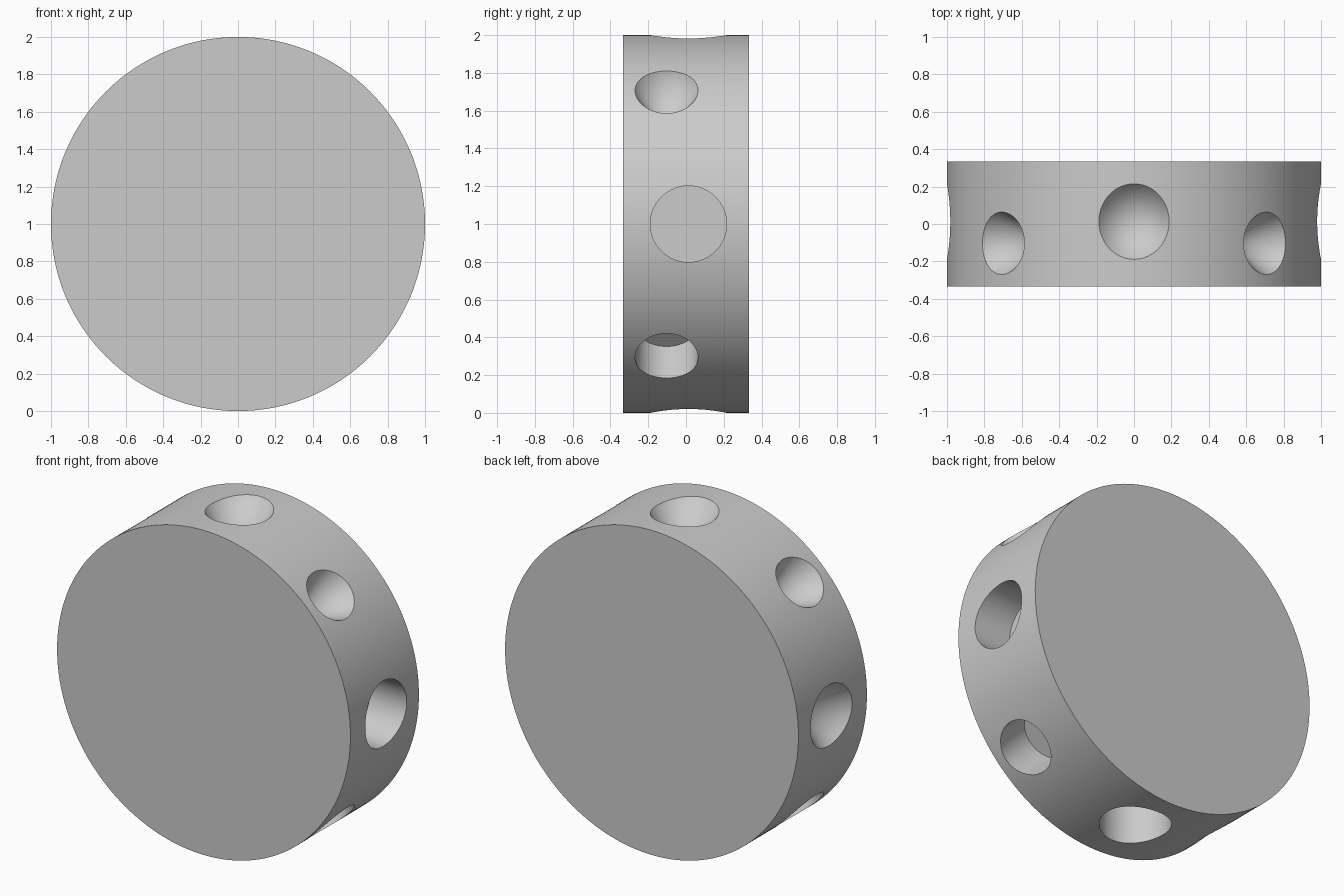
import bpy
import math
from mathutils import Matrix, Vector

if "Cube" in bpy.data.objects:
    bpy.data.objects.remove(bpy.data.objects["Cube"], do_unlink=True)

# Single plain grey
grey = bpy.data.materials.new("light_grey")
grey.use_nodes = True
colour = (0.6, 0.6, 0.6, 1.0)
grey.diffuse_color = colour
grey.node_tree.nodes["Principled BSDF"].inputs["Base Color"].default_value = colour

CENTRE = Vector((0, 0, 1))
FLOOR = 0.75   # distance of every socket's floor or tip from the disc axis
OUTER = 1.1    # cutters reach past the rim


def socket_cutter(name, angle, y, radius, conical):
    """Radial cutter: flat-bottomed cylinder, or cone with its tip inside."""
    depth = OUTER - FLOOR
    outer_radius = radius * depth / (1 - FLOOR) if conical else radius
    bpy.ops.mesh.primitive_cone_add(
        vertices=64, radius1=0 if conical else radius,
        radius2=outer_radius, depth=depth)
    cutter = bpy.context.object
    cutter.name = name
    cutter.data.materials.append(grey)
    direction = Vector((math.cos(angle), 0, math.sin(angle)))
    middle = CENTRE + direction * (FLOOR + depth / 2) + Vector((0, y, 0))
    turn = Matrix.Rotation(math.pi / 2 - angle, 4, 'Y')
    cutter.matrix_world = Matrix.Translation(middle) @ turn
    cutter.hide_render = True
    return cutter


# Disc lying along the y axis
bpy.ops.mesh.primitive_cylinder_add(
    vertices=192, radius=1, depth=0.667, location=CENTRE,
    rotation=(math.pi / 2, 0, 0))
disc = bpy.context.object
disc.name = "disc"
disc.data.materials.append(grey)

# Eight sockets: wide ones on the axes, narrow ones on the diagonals
cutters = []
for i in range(8):
    wide = i % 2 == 0
    cutters.append(socket_cutter(
        f"socket_cutter_{i + 1}", i * math.pi / 4,
        0.013 if wide else -0.103, 0.202 if wide else 0.167,
        conical=1 <= i <= 4))

bpy.context.view_layer.objects.active = disc
for cutter in cutters:
    cut = disc.modifiers.new(cutter.name, 'BOOLEAN')
    cut.operation = 'DIFFERENCE'
    cut.solver = 'EXACT'
    cut.object = cutter
    bpy.ops.object.modifier_apply(modifier=cut.name)
for cutter in cutters:
    bpy.data.objects.remove(cutter, do_unlink=True)

# Smooth walls, sharp rims
bpy.ops.object.select_all(action='DESELECT')
disc.select_set(True)
bpy.ops.object.shade_smooth_by_angle(angle=math.radians(25))
